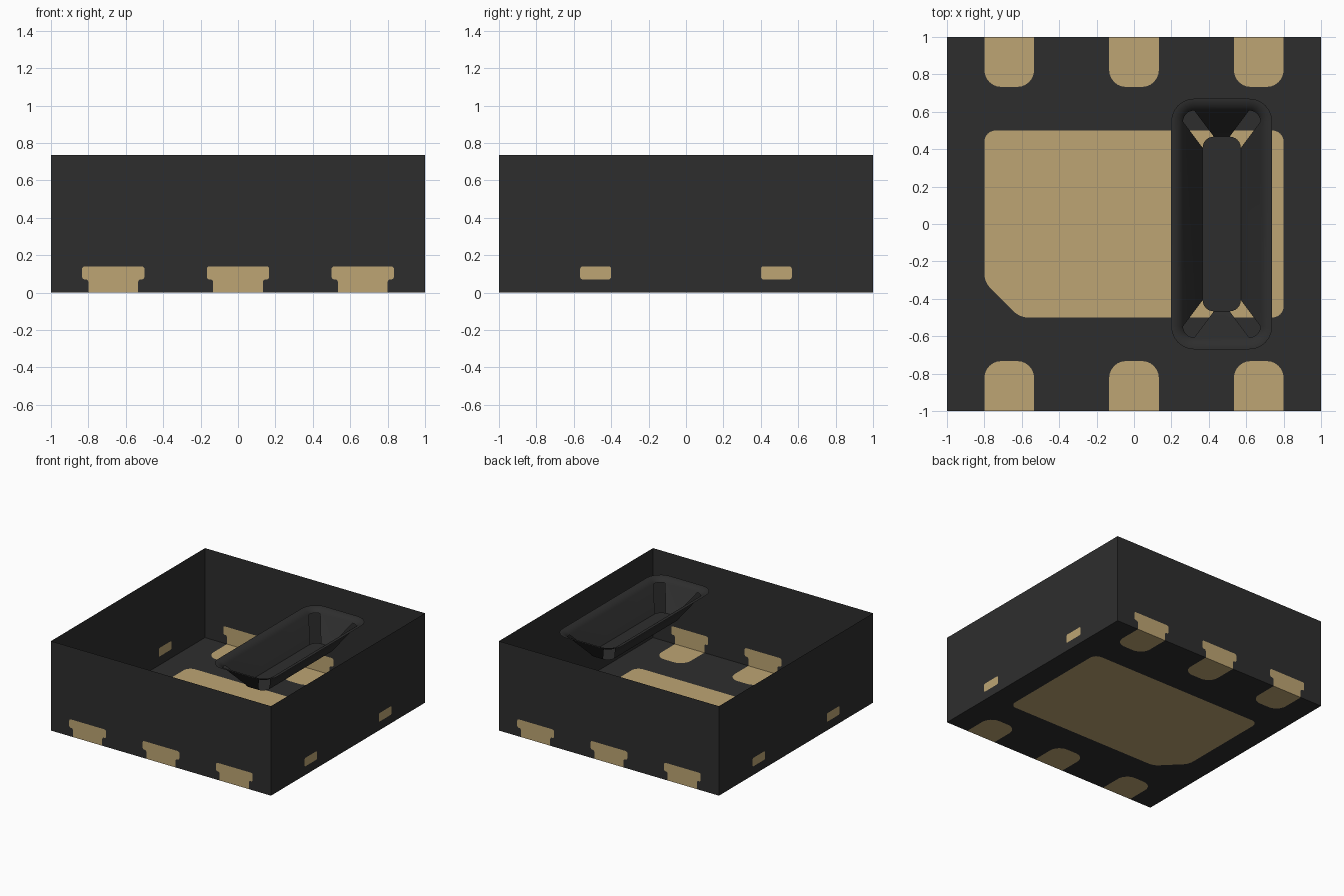
import bpy
import bmesh
from math import pi, sin, cos, radians
from mathutils import Matrix, Vector
from mathutils.geometry import delaunay_2d_cdt

HEIGHT = 0.735
ARC = 6  # segments in each rounded corner

cube = bpy.data.objects.get("Cube")
if cube:
    bpy.data.objects.remove(cube, do_unlink=True)


def material(name, rgb):
    mat = bpy.data.materials.new(name)
    mat.use_nodes = True
    mat.diffuse_color = (*rgb, 1)
    mat.node_tree.nodes["Principled BSDF"].inputs["Base Color"].default_value = (*rgb, 1)
    return mat


black = material("black plastic", (0.027, 0.027, 0.027))
gold = material("pale gold metal", (0.51, 0.375, 0.172))


def build(name, verts, faces, mat, matrix=Matrix()):
    mesh = bpy.data.meshes.new(name)
    mesh.from_pydata([matrix @ Vector(v) for v in verts], [], faces)
    mesh.materials.append(mat)
    obj = bpy.data.objects.new(name, mesh)
    bpy.context.collection.objects.link(obj)
    return obj


def outline(corners):
    """Closed 2D outline from (x, y, radius) corners, rounded by arcs."""
    points = []
    for i, (x, y, r) in enumerate(corners):
        p = Vector((x, y))
        if not r:
            points.append(p)
            continue
        before = Vector(corners[i - 1][:2])
        after = Vector(corners[(i + 1) % len(corners)][:2])
        a = p + (before - p).normalized() * r
        b = p + (after - p).normalized() * r
        w = cos(pi / 4)
        for k in range(ARC + 1):
            t = k / ARC
            c = (1 - t) ** 2, 2 * w * t * (1 - t), t * t
            points.append((a * c[0] + p * c[1] + b * c[2]) / sum(c))
    return points


def box(x0, y0, x1, y1, radii=(0, 0, 0, 0)):
    xy = (x0, y0), (x1, y0), (x1, y1), (x0, y1)
    return outline([(*p, r) for p, r in zip(xy, radii)])


def panel(name, border, pads, pad_name, matrix):
    """Flat sheet with metal pads cut flush into it."""
    verts, loops = [], []
    for loop in [border] + pads:
        loops.append(list(range(len(verts), len(verts) + len(loop))))
        verts += loop
    out, _, tris, _, _, owners = delaunay_2d_cdt(verts, [], loops, 1, 1e-5)
    sheet = [f for f, o in zip(tris, owners) if max(o) == 0]
    build(name, [(*v, 0) for v in out], sheet, black, matrix)
    for pad in pads:
        build(pad_name, [(*v, 0) for v in pad], [list(range(len(pad)))], gold, matrix)


PITCH = (-0.667, 0, 0.667)

# Floor with the large centre pad and six edge pads, facing down
pads = [outline([(-0.8, -0.5, 0.06), (0.8, -0.5, 0.06), (0.8, 0.5, 0.06),
                 (-0.61, 0.5, 0.04), (-0.8, 0.31, 0.04)])]
for x in PITCH:
    r = 0.09
    pads.append(box(x - 0.133, -1, x + 0.133, -0.733, (0, 0, r, r)))
    pads.append(box(x - 0.133, 0.733, x + 0.133, 1, (r, r, 0, 0)))
panel("floor", box(-1, -1, 1, 1), pads, "bottom_pad", Matrix.Rotation(pi, 4, "X"))

# Walls: T-shaped lead ends front and back, small tie bars on the sides
r = 0.015
leads = [outline([(x - 0.133, 0, 0), (x + 0.133, 0, 0), (x + 0.133, 0.07, r),
                  (x + 0.167, 0.07, r), (x + 0.167, 0.14, r), (x - 0.167, 0.14, r),
                  (x - 0.167, 0.07, r), (x - 0.133, 0.07, r)]) for x in PITCH]
bars = [box(y - 0.083, 0.07, y + 0.083, 0.14, (r,) * 4) for y in (-0.483, 0.483)]
for k, side in enumerate(("front", "right", "back", "left")):
    turn = (Matrix.Rotation(k * pi / 2, 4, "Z") @ Matrix.Translation((0, -1, 0))
            @ Matrix.Rotation(pi / 2, 4, "X"))
    marks, mark_name = (bars, "tie_bar_end") if k % 2 else (leads, "lead_end")
    panel(side + "_wall", box(-1, 0, 1, HEIGHT), marks, side + "_" + mark_name, turn)

# Trough hanging from the top: flared rim, sloped walls, open corners
FLARE = 0.075
rings = []
for k in range(9):
    a = radians(57) * k / 8
    d = FLARE * sin(a)
    rings.append((0.27 - d, 0.67 - d, 0.123 - d, HEIGHT - FLARE * (1 - cos(a))))
rings.append((0.102, 0.467, 0.06, 0.535))

verts, faces = [], []
for hx, hy, r, z in rings:
    verts += [(*p, z) for p in box(-hx, -hy, hx, hy, (r,) * 4)]
n = 4 * (ARC + 1)
last = len(rings) - 2
for i in range(last + 1):
    for j in range(n):
        if i == last and j % (ARC + 1) < ARC:
            continue  # corner slots
        k = (j + 1) % n
        faces.append((i * n + j, i * n + k, (i + 1) * n + k, (i + 1) * n + j))
faces.append(list(range((last + 1) * n, (last + 2) * n)))
trough = build("marker_trough", verts, faces, black, Matrix.Translation((0.469, 0, 0)))
bpy.ops.object.select_all(action="DESELECT")
trough.select_set(True)
bpy.context.view_layer.objects.active = trough
bpy.ops.object.shade_smooth_by_angle(angle=radians(30))
